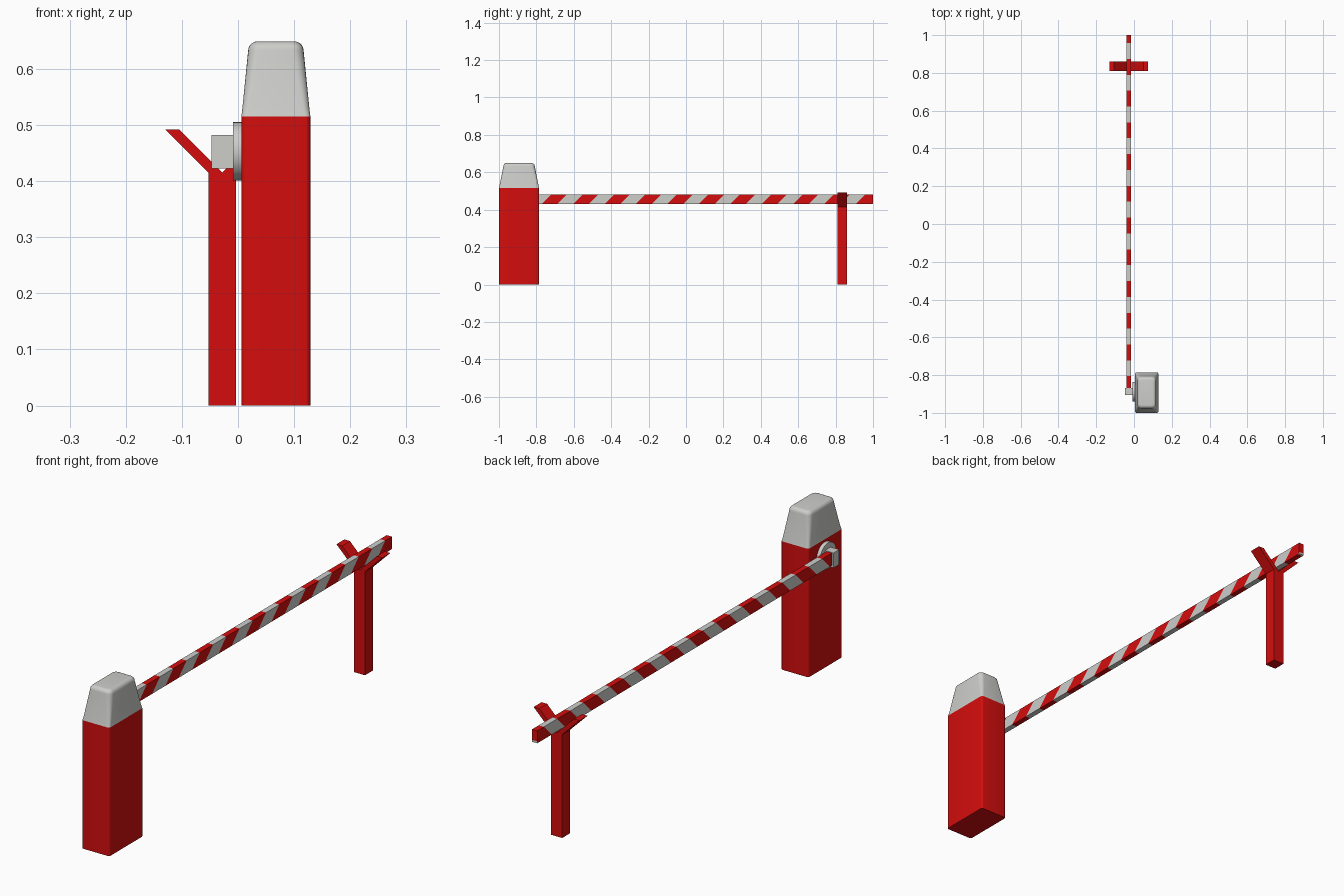
import bpy, bmesh, math
from mathutils import Matrix, Vector

if "Cube" in bpy.data.objects:
    bpy.data.objects.remove(bpy.data.objects["Cube"])


def material(name, rgb):
    m = bpy.data.materials.new(name)
    m.diffuse_color = (*rgb, 1)
    m.use_nodes = True
    m.node_tree.nodes["Principled BSDF"].inputs["Base Color"].default_value = m.diffuse_color
    return m


RED = material("signal red", (0.66, 0.004, 0.004))
GREY = material("light grey", (0.61, 0.61, 0.59))


def finish(name, bm, mats, smooth=False):
    bmesh.ops.recalc_face_normals(bm, faces=bm.faces)
    me = bpy.data.meshes.new(name)
    bm.to_mesh(me)
    bm.free()
    for m in mats:
        me.materials.append(m)
    ob = bpy.data.objects.new(name, me)
    bpy.context.collection.objects.link(ob)
    if smooth:
        bpy.context.view_layer.objects.active = ob
        ob.select_set(True)
        bpy.ops.object.shade_smooth_by_angle(angle=math.radians(35))
        ob.select_set(False)
    return ob


def box(lo, hi):
    bm = bmesh.new()
    bmesh.ops.create_cube(bm, size=1)
    for v in bm.verts:
        v.co = Vector([l + (c + 0.5) * (h - l) for l, h, c in zip(lo, hi, v.co)])
    return bm


def loft(cx, cy, rings, seg=5):
    """Stack of rounded rectangles: (z, half width, half depth, corner radius)."""
    bm = bmesh.new()
    loops = []
    for z, hx, hy, r in rings:
        loop = []
        for q, (sx, sy) in enumerate([(1, 1), (-1, 1), (-1, -1), (1, -1)]):
            for i in range(seg + 1):
                a = math.pi / 2 * (q + i / seg)
                loop.append(bm.verts.new((cx + sx * (hx - r) + r * math.cos(a),
                                          cy + sy * (hy - r) + r * math.sin(a), z)))
        loops.append(loop)
    n = len(loops[0])
    for a, b in zip(loops, loops[1:]):
        for i in range(n):
            bm.faces.new((a[i], a[(i + 1) % n], b[(i + 1) % n], b[i]))
    bm.faces.new(loops[0])
    bm.faces.new(loops[-1])
    return bm


# Cabinet with softly rounded vertical edges
CX, CY = 0.0675, -0.8925
finish("cabinet", loft(CX, CY, [(0, 0.0615, 0.1075, 0.009),
                                (0.515, 0.0615, 0.1075, 0.009)]), [RED], True)

# Tapered cap with a rounded top rim
rings = [(0.515, 0.0615, 0.1075, 0.009), (0.53, 0.0597, 0.104, 0.012)]
for i in range(6):
    a = math.pi / 2 * i / 5
    k = 0.017 * (1 - math.cos(a))
    rings.append((0.632 + 0.017 * math.sin(a), 0.0495 - k, 0.084 - k, 0.02 - k * 0.7))
finish("cabinet_cap", loft(CX, CY, rings), [GREY], True)

# Pivot disc on the cabinet side
bm = bmesh.new()
bmesh.ops.create_cone(bm, cap_ends=True, segments=40, radius1=0.052, radius2=0.052, depth=0.018,
                      matrix=Matrix.Translation((0, -0.888, 0.453)) @ Matrix.Rotation(math.pi / 2, 4, 'Y'))
finish("pivot_disc", bm, [GREY], True)

# Clamp holding the boom
finish("boom_clamp", box((-0.047, -0.904, 0.422), (-0.008, -0.868, 0.482)), [GREY])

# Boom, cut by slanted planes into red and grey stripes
bm = box((-0.040, -0.88, 0.430), (-0.017, 1.0, 0.480))
PERIOD, TOP, START = 0.168, 0.480, -0.05
for k in range(-12, 16):
    y = START + k * PERIOD / 2
    bmesh.ops.bisect_plane(bm, geom=bm.verts[:] + bm.edges[:] + bm.faces[:],
                           plane_co=(0, y, TOP), plane_no=Vector((0, 1, -1)).normalized())
for f in bm.faces:
    c = f.calc_center_median()
    y = c.y - (c.z - TOP)
    f.material_index = math.floor((y - START) / (PERIOD / 2)) % 2
finish("striped_boom", bm, [RED, GREY])

# Rest post with forked top, extruded from its half profile mirrored about the post centre
PX = -0.028
half = [(0.0245, 0), (0.0245, 0.415), (0.102, 0.492), (0.077, 0.492)]
outline = half + [(0, 0.415)] + [(-x, z) for x, z in reversed(half)]
bm = bmesh.new()
face = bm.faces.new([bm.verts.new((PX + x, 0.81, z)) for x, z in outline])
ext = bmesh.ops.extrude_face_region(bm, geom=[face])["geom"]
bmesh.ops.translate(bm, vec=(0, 0.05, 0), verts=[g for g in ext if isinstance(g, bmesh.types.BMVert)])
if not any(abs(f.calc_center_median().y - 0.81) < 1e-5 for f in bm.faces):
    bm.faces.new([v for v in bm.verts if abs(v.co.y - 0.81) < 1e-5])
finish("rest_post", bm, [RED])
